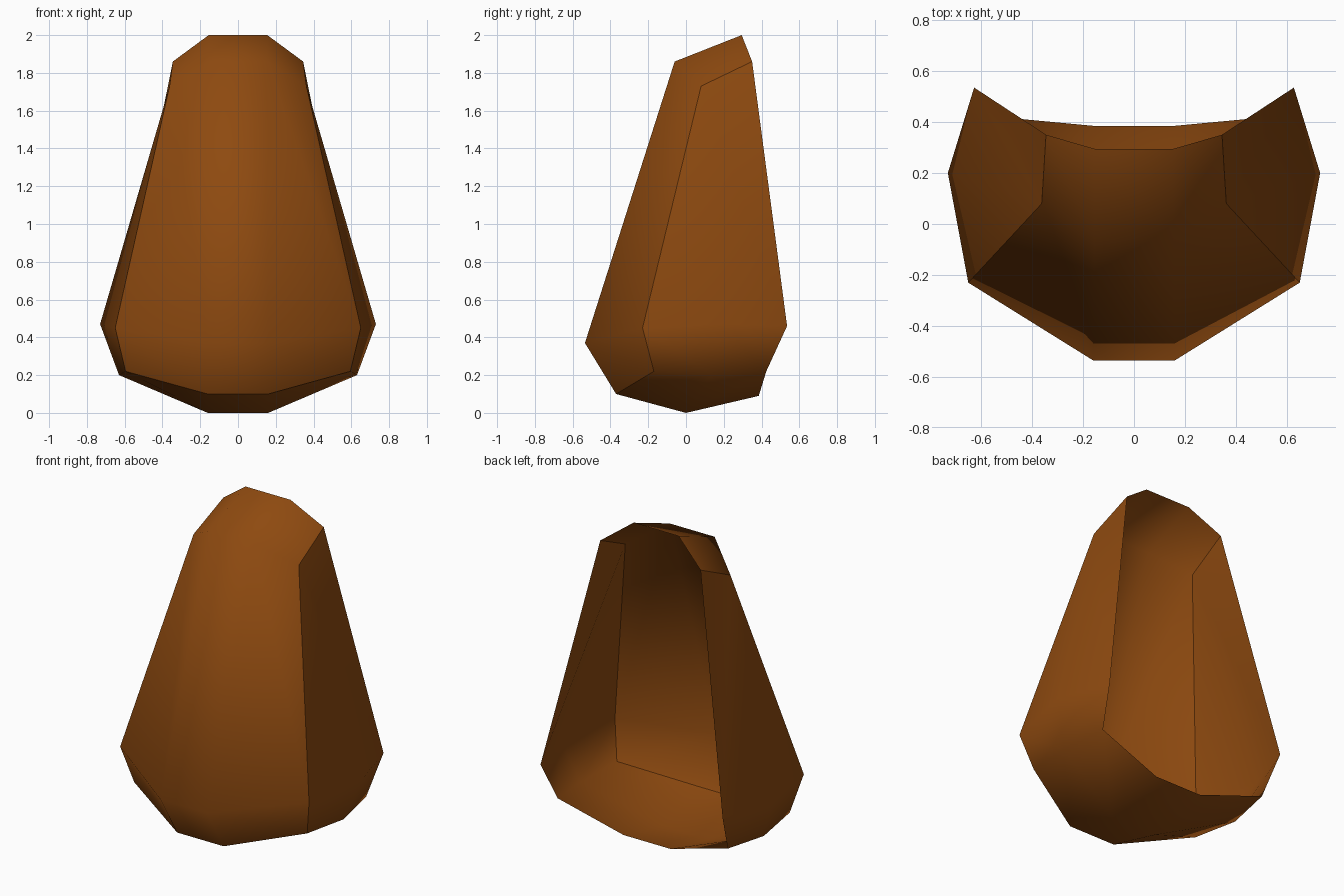
import bpy, bmesh

if "Cube" in bpy.data.objects:
    bpy.data.objects.remove(bpy.data.objects["Cube"])

# Brown material
brown = bpy.data.materials.new("warm brown")
brown.diffuse_color = (0.27, 0.068, 0.005, 1.0)
brown.use_nodes = True
brown.node_tree.nodes["Principled BSDF"].inputs["Base Color"].default_value = brown.diffuse_color

# Right-hand points of the thin curved shell
P = {
    # strip beside the middle: top rim, over the front, under to the back rim
    "top_rim": (0.155, 0.295, 2.0), "top_front": (0.155, -0.06, 1.86),
    "belly": (0.16, -0.535, 0.37), "chin": (0.16, -0.37, 0.10),
    "base": (0.16, 0.0, 0.0), "base_rim": (0.16, 0.385, 0.09),
    # crease between front panel and side wall
    "shoulder": (0.345, 0.35, 1.86), "crease_top": (0.362, 0.08, 1.73),
    "crease_mid": (0.65, -0.23, 0.45), "crease_low": (0.595, -0.17, 0.22),
    # side wall
    "side_mid": (0.73, 0.20, 0.47), "side_low": (0.63, 0.135, 0.20),
    "side_rim": (0.627, 0.535, 0.46), "low_rim": (0.585, 0.425, 0.22),
}
MIDDLE = ["top_rim", "top_front", "belly", "chin", "base", "base_rim"]
FACES = [
    # front panel
    ("top_rim", "top_front", "crease_top", "shoulder"),
    ("top_front", "belly", "crease_mid", "crease_top"),
    ("belly", "chin", "crease_low", "crease_mid"),
    # underside
    ("chin", "base", "side_low", "crease_low"),
    ("base", "base_rim", "low_rim", "side_low"),
    # side wall
    ("shoulder", "crease_top", "side_rim"),
    ("crease_top", "side_mid", "side_rim"),
    ("crease_top", "crease_mid", "side_mid"),
    ("crease_mid", "crease_low", "side_low", "side_mid"),
    ("side_mid", "side_low", "low_rim", "side_rim"),
]
CREASE = ["shoulder", "crease_top", "crease_mid", "crease_low", "chin"]

bm = bmesh.new()
v = {s: {n: bm.verts.new((s * x, y, z)) for n, (x, y, z) in P.items()} for s in (1, -1)}

# Both halves, wound to face outwards
for s in (1, -1):
    for names in FACES:
        ring = [v[s][n] for n in names]
        bm.faces.new(ring if s == 1 else ring[::-1])

# Strip down the middle
for a, b in zip(MIDDLE, MIDDLE[1:]):
    bm.faces.new((v[-1][a], v[-1][b], v[1][b], v[1][a]))

# Smooth panels with a sharp border round the front panel
for f in bm.faces:
    f.smooth = True
for s in (1, -1):
    for a, b in zip(CREASE, CREASE[1:]):
        bm.edges.get((v[s][a], v[s][b])).smooth = False
bm.edges.get((v[1]["chin"], v[-1]["chin"])).smooth = False

mesh = bpy.data.meshes.new("curved_shell")
bm.to_mesh(mesh)
bm.free()
mesh.materials.append(brown)
shell = bpy.data.objects.new("curved_shell", mesh)
bpy.context.collection.objects.link(shell)
